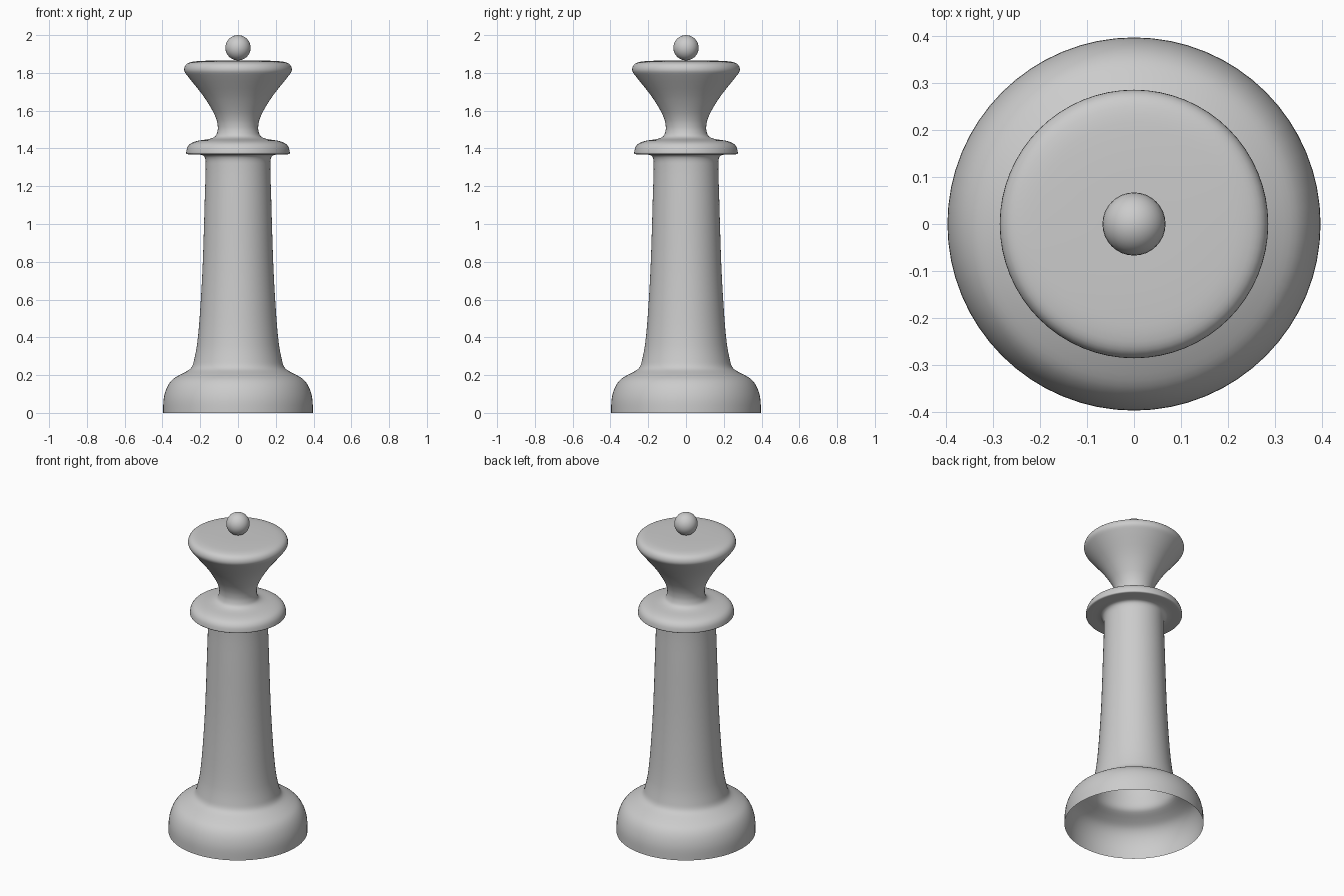
import bpy, bmesh, math
from mathutils import Vector
from mathutils.geometry import interpolate_bezier

if "Cube" in bpy.data.objects:
    bpy.data.objects.remove(bpy.data.objects["Cube"])

SIDES = 64
grey = bpy.data.materials.new("plain grey")
grey.diffuse_color = (0.6, 0.6, 0.6, 1)
grey.use_nodes = True
grey.node_tree.nodes["Principled BSDF"].inputs["Base Color"].default_value = grey.diffuse_color


def finish(name, bm):
    bmesh.ops.recalc_face_normals(bm, faces=bm.faces)
    mesh = bpy.data.meshes.new(name)
    bm.to_mesh(mesh)
    bm.free()
    mesh.materials.append(grey)
    ob = bpy.data.objects.new(name, mesh)
    bpy.context.collection.objects.link(ob)
    return ob


def smooth_profile(points, steps=3):
    """Rounds an (r, z) profile with short bezier spans."""
    p = [Vector((r, 0, z)) for r, z in points]
    tang = [(p[min(i + 1, len(p) - 1)] - p[max(i - 1, 0)]).normalized() for i in range(len(p))]
    out = [p[0]]
    for i in range(len(p) - 1):
        k = (p[i + 1] - p[i]).length / 3
        out += interpolate_bezier(p[i], p[i] + tang[i] * k,
                                  p[i + 1] - tang[i + 1] * k, p[i + 1], steps + 1)[1:]
    return out


def lathe(name, points):
    bm = bmesh.new()
    verts = [bm.verts.new(v) for v in smooth_profile(points)]
    edges = [bm.edges.new(e) for e in zip(verts, verts[1:])]
    bmesh.ops.spin(bm, geom=verts + edges, cent=(0, 0, 0), axis=(0, 0, 1),
                   angle=math.tau, steps=SIDES, use_duplicate=False)
    bmesh.ops.remove_doubles(bm, verts=bm.verts, dist=0.0001)
    ob = finish(name, bm)
    bpy.ops.object.select_all(action='DESELECT')
    bpy.context.view_layer.objects.active = ob
    ob.select_set(True)
    bpy.ops.object.shade_smooth_by_angle(angle=math.radians(40))
    return ob


# turned body: hollow open base, tapering shaft, collar, flared head
lathe("turned_body", [
    (.396, 0), (.395, .06), (.387, .105), (.37, .147), (.345, .178),
    (.305, .203), (.262, .226), (.245, .243), (.235, .27),
    (.217, .36), (.202, .52), (.187, .78), (.176, 1.13), (.171, 1.32),
    (.176, 1.353), (.192, 1.366), (.262, 1.369), (.273, 1.372), (.274, 1.381),
    (.267, 1.408), (.248, 1.428), (.21, 1.441), (.15, 1.451), (.12, 1.465),
    (.109, 1.49), (.107, 1.515), (.113, 1.55), (.132, 1.595),
    (.185, 1.68), (.272, 1.79), (.285, 1.815), (.276, 1.843),
    (.25, 1.857), (.2, 1.863), (.1, 1.866), (0, 1.866)])

# ball finial
bm = bmesh.new()
bmesh.ops.create_uvsphere(bm, u_segments=32, v_segments=16, radius=.067)
bmesh.ops.translate(bm, verts=bm.verts, vec=(0, 0, 1.933))
for f in bm.faces:
    f.smooth = True
finish("top_ball", bm)
